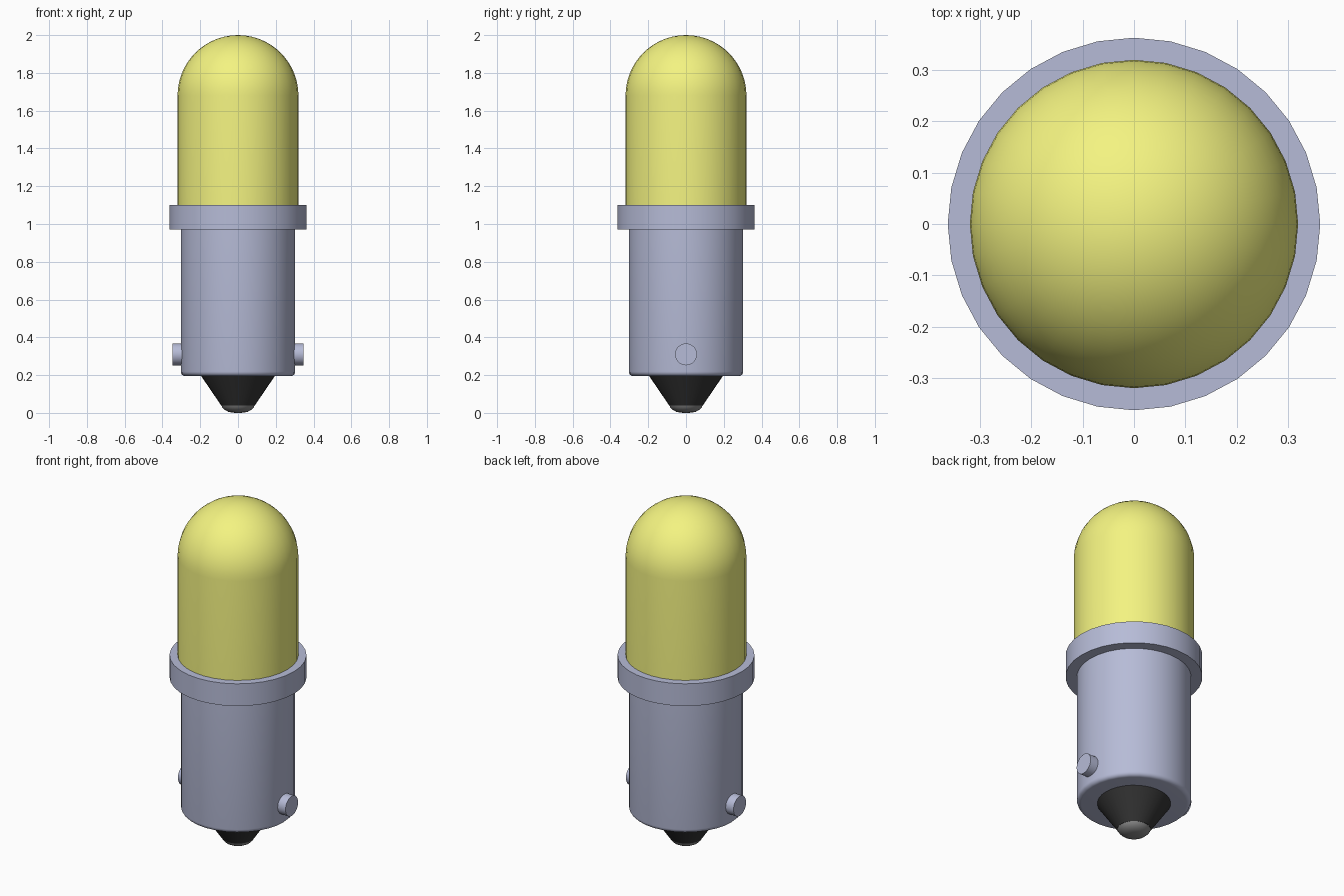
import bpy, bmesh, math
from mathutils import Matrix

if "Cube" in bpy.data.objects:
    bpy.data.objects.remove(bpy.data.objects["Cube"])

SEG = 32


def material(name, rgb):
    m = bpy.data.materials.new(name)
    m.diffuse_color = (*rgb, 1)
    m.use_nodes = True
    m.node_tree.nodes["Principled BSDF"].inputs["Base Color"].default_value = m.diffuse_color
    return m


glass = material("yellow_glass", (0.90, 0.90, 0.22))
metal = material("pale_metal", (0.47, 0.50, 0.68))
black = material("black_insulator", (0.035, 0.035, 0.035))
solder = material("solder", (0.25, 0.25, 0.25))


def lathe(name, profile, mat, matrix=Matrix(), seg=SEG, closed=False):
    """Revolve (radius, z) points about z, bottom to top."""
    bm = bmesh.new()
    vs = [bm.verts.new((r, 0, z)) for r, z in profile]
    pairs = list(zip(vs, vs[1:])) + ([(vs[-1], vs[0])] if closed else [])
    edges = [bm.edges.new(p) for p in pairs]
    bmesh.ops.spin(bm, geom=vs + edges, cent=(0, 0, 0), axis=(0, 0, 1),
                   angle=2 * math.pi, steps=seg, use_merge=True)
    bmesh.ops.remove_doubles(bm, verts=bm.verts, dist=1e-5)
    bmesh.ops.recalc_face_normals(bm, faces=bm.faces)
    bm.transform(matrix)
    me = bpy.data.meshes.new(name)
    bm.to_mesh(me)
    bm.free()
    me.materials.append(mat)
    ob = bpy.data.objects.new(name, me)
    bpy.context.collection.objects.link(ob)
    bpy.context.view_layer.objects.active = ob
    ob.select_set(True)
    bpy.ops.object.shade_smooth_by_angle(angle=math.radians(35))
    ob.select_set(False)
    return ob


def arc(r, z, rad, a0, a1, n):
    """Arc points centred at (r, z), angles in degrees."""
    out = []
    for i in range(n + 1):
        a = math.radians(a0 + (a1 - a0) * i / n)
        out.append((max(0, r + rad * math.cos(a)), z + rad * math.sin(a)))
    return out


# Glass envelope: cylinder with a hemispherical dome
lathe("glass_bulb", [(0, 1.0), (0.32, 1.0)] + arc(0, 1.68, 0.32, 0, 90, 14), glass)

# Collar ring around the glass
lathe("collar", [(0.29, 0.97), (0.363, 0.97), (0.363, 1.10), (0.318, 1.10), (0.29, 1.10)],
      metal, closed=True)

# Metal base sleeve with a rounded bottom edge
lathe("base_sleeve", [(0, 0.195)] + arc(0.279, 0.219, 0.024, -90, 0, 5)
      + [(0.303, 1.0), (0, 1.0)], metal)

# Black insulating cone
lathe("insulator", [(0, 0.038), (0.088, 0.038), (0.195, 0.195), (0, 0.195)], black)

# Solder contact: shallow spherical cap
lathe("contact_tip", [(0.0, 0.0), (0.03, 0.001), (0.052, 0.006), (0.07, 0.016),
                      (0.083, 0.029), (0.088, 0.04), (0, 0.04)], solder)

# Bayonet pins on both sides
for side, label in ((1, "right"), (-1, "left")):
    turn = Matrix.Translation((0, 0, 0.31)) @ Matrix.Rotation(side * math.pi / 2, 4, 'Y')
    lathe("bayonet_pin_" + label, [(0, 0.25), (0.058, 0.25), (0.058, 0.348), (0, 0.348)],
          metal, turn)
